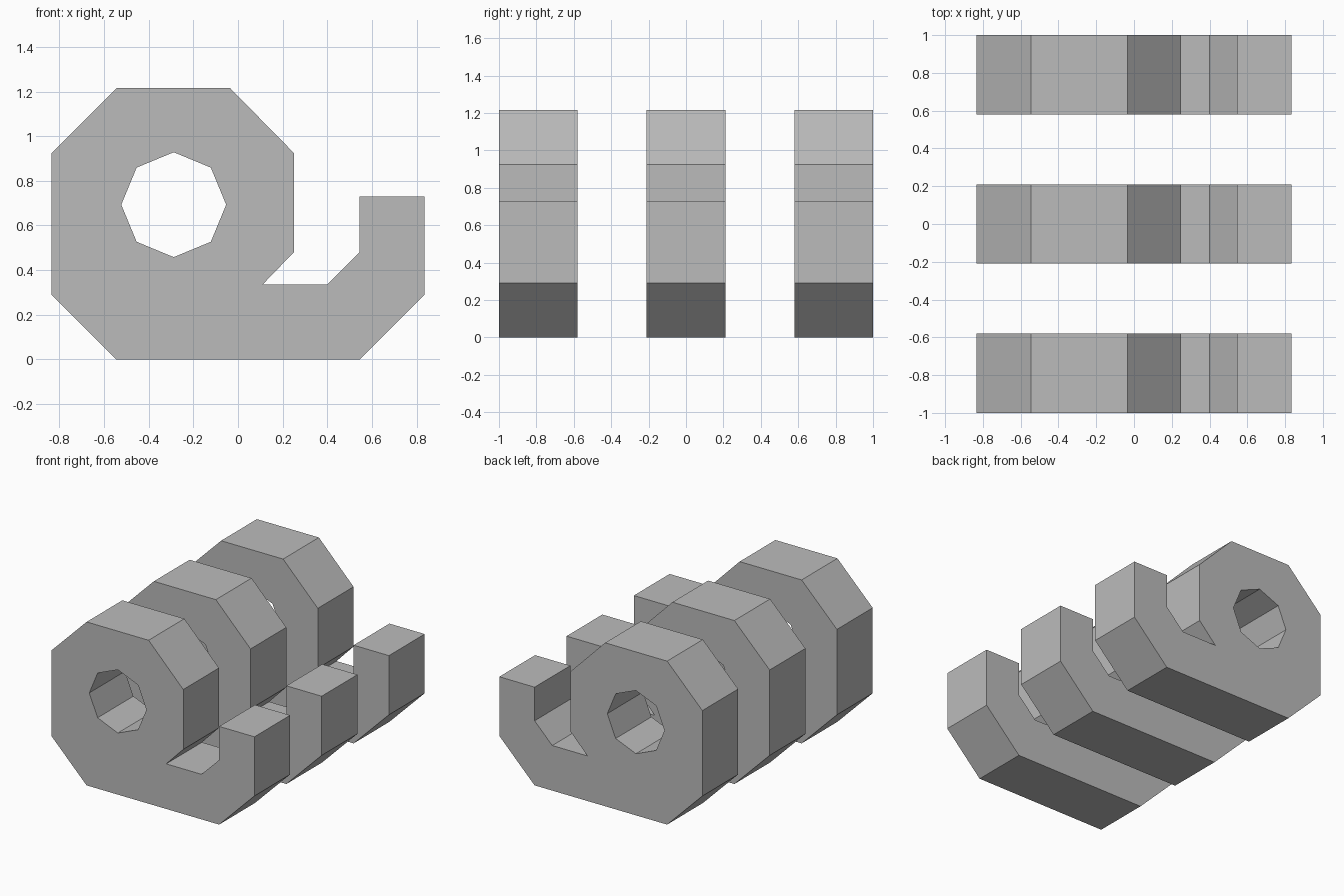
import bpy
import bmesh
from math import cos, sin, pi
from mathutils import Vector

cube = bpy.data.objects.get("Cube")
if cube:
    bpy.data.objects.remove(cube, do_unlink=True)

WIDTH, PITCH = 0.42, 0.79

grey = bpy.data.materials.new("plain_grey")
grey.use_nodes = True
colour = (0.5, 0.5, 0.5, 1)
grey.diffuse_color = colour
grey.node_tree.nodes["Principled BSDF"].inputs["Base Color"].default_value = colour

# Side profile: chamfered ring body with an upturned hook
outline = [(-0.545, 0), (0.545, 0), (0.835, 0.29), (0.835, 0.73),
           (0.545, 0.73), (0.545, 0.48), (0.40, 0.335), (0.11, 0.335),
           (0.25, 0.48), (0.25, 0.925), (-0.035, 1.215), (-0.545, 1.215),
           (-0.835, 0.925), (-0.835, 0.29)]
# Eight-sided bore with a corner at the top
bore = [(-0.288 + 0.235 * cos(i * pi / 4), 0.693 + 0.235 * sin(i * pi / 4))
        for i in range(8)]


def add_loop(bm, points, y):
    verts = [bm.verts.new((x, y, z)) for x, z in points]
    return [bm.edges.new((a, b)) for a, b in zip(verts, verts[1:] + verts[:1])]


def build_clip(name, y):
    bm = bmesh.new()
    edges = add_loop(bm, outline, y - WIDTH / 2) + add_loop(bm, bore, y - WIDTH / 2)
    bmesh.ops.triangle_fill(bm, edges=edges, use_beauty=True, normal=Vector((0, -1, 0)))
    # Extrude the flat profile to full thickness
    result = bmesh.ops.extrude_face_region(bm, geom=bm.faces[:], use_keep_orig=True)
    moved = [g for g in result["geom"] if isinstance(g, bmesh.types.BMVert)]
    bmesh.ops.translate(bm, verts=moved, vec=(0, WIDTH, 0))
    bmesh.ops.recalc_face_normals(bm, faces=bm.faces[:])
    mesh = bpy.data.meshes.new(name)
    bm.to_mesh(mesh)
    bm.free()
    mesh.materials.append(grey)
    bpy.context.collection.objects.link(bpy.data.objects.new(name, mesh))


# Three identical hooked clips in a row
for row, label in enumerate(("front", "middle", "back")):
    build_clip(label + "_hook_clip", (row - 1) * PITCH)
